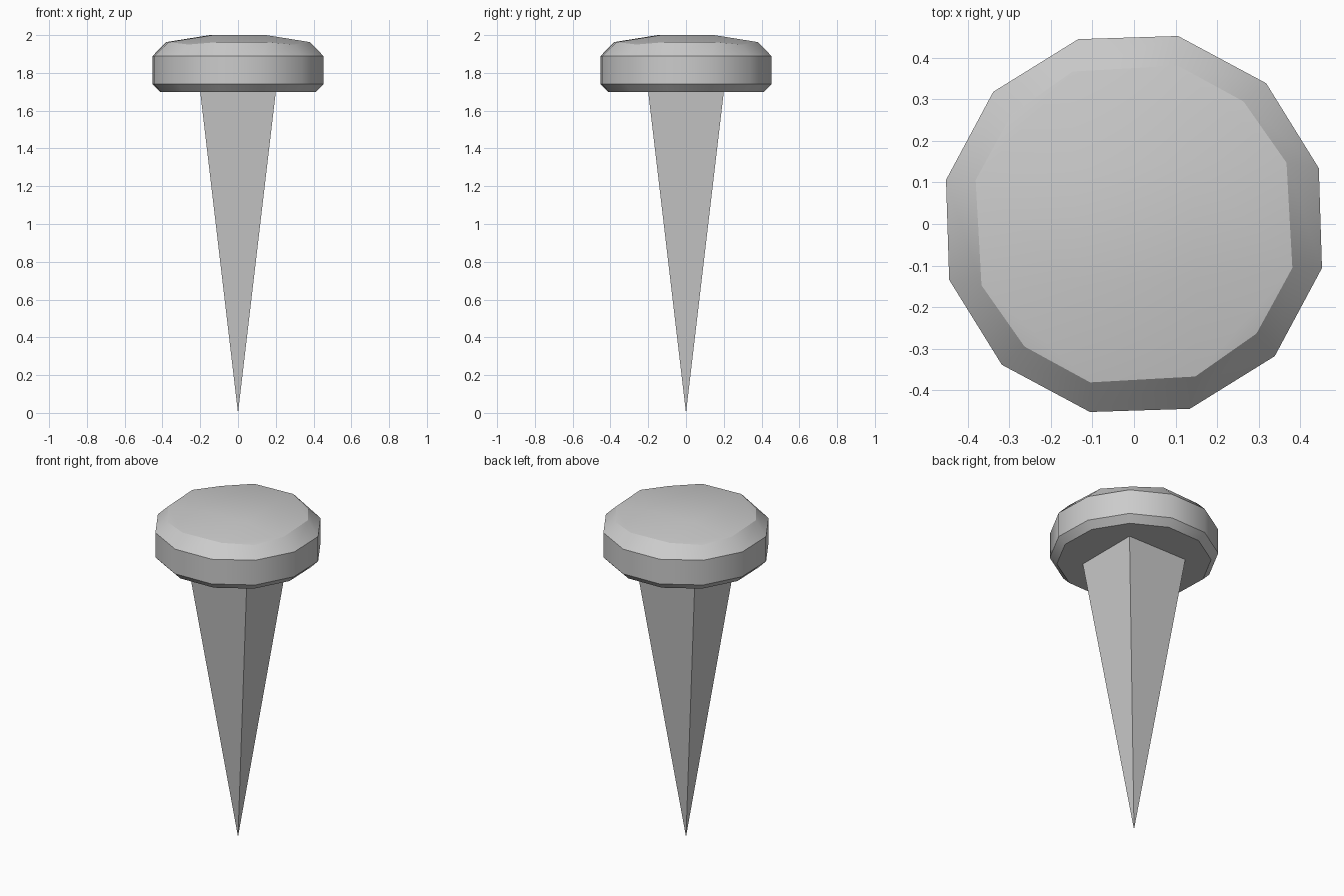
import bpy
import bmesh
from math import sin, cos, radians

cube = bpy.data.objects.get("Cube")
if cube:
    bpy.data.objects.remove(cube, do_unlink=True)

metal = bpy.data.materials.new("grey metal")
metal.use_nodes = True
colour = (0.6, 0.6, 0.6, 1)
metal.diffuse_color = colour
metal.node_tree.nodes["Principled BSDF"].inputs["Base Color"].default_value = colour


def finish(bm, name):
    bmesh.ops.recalc_face_normals(bm, faces=bm.faces)
    mesh = bpy.data.meshes.new(name)
    bm.to_mesh(mesh)
    bm.free()
    mesh.materials.append(metal)
    obj = bpy.data.objects.new(name, mesh)
    bpy.context.collection.objects.link(obj)
    return obj


def point(bm, radius, degrees, z):
    a = radians(degrees)
    return bm.verts.new((radius * cos(a), radius * sin(a), z))


# Nail head: twelve-sided bands, closed by a flat underside
TURN = 46.8
bm = bmesh.new()
rings = [[point(bm, r, TURN + 30 * i, z) for i in range(12)]
         for r, z in ((0.425, 1.70), (0.464, 1.74), (0.464, 1.89))]

# Upper rim: the four corners sit slightly lower
rim = []
for q in range(4):
    for offset, z in ((0, 1.95), (26.3, 1.963), (63.7, 1.963)):
        rim.append(point(bm, 0.395, 48.2 + 90 * q + offset, z))
rings.append(rim)
for low, high in zip(rings, rings[1:]):
    for i in range(12):
        j = (i + 1) % 12
        bm.faces.new((low[i], low[j], high[j], high[i]))
bm.faces.new(rings[0])

# Domed cap: three by three quads around a raised middle square
inner = [point(bm, 0.2, 48.2 + 90 * q, 2.0) for q in range(4)]
bm.faces.new(inner)
for q in range(4):
    k = 3 * q
    bm.faces.new((rim[k - 1], rim[k], rim[k + 1], inner[q]))
    bm.faces.new((rim[k + 1], rim[k + 2], inner[(q + 1) % 4], inner[q]))
head = finish(bm, "nail_head")
bpy.ops.object.select_all(action="DESELECT")
head.select_set(True)
bpy.context.view_layer.objects.active = head
bpy.ops.object.shade_smooth_by_angle(angle=radians(32))

# Square tapering spike
bm = bmesh.new()
tip = bm.verts.new((0, 0, 0))
top = [point(bm, 0.2 * 2 ** 0.5, 45 + 90 * i, 1.70) for i in range(4)]
for i in range(4):
    bm.faces.new((tip, top[i], top[(i + 1) % 4]))
bm.faces.new(top)
finish(bm, "spike")
